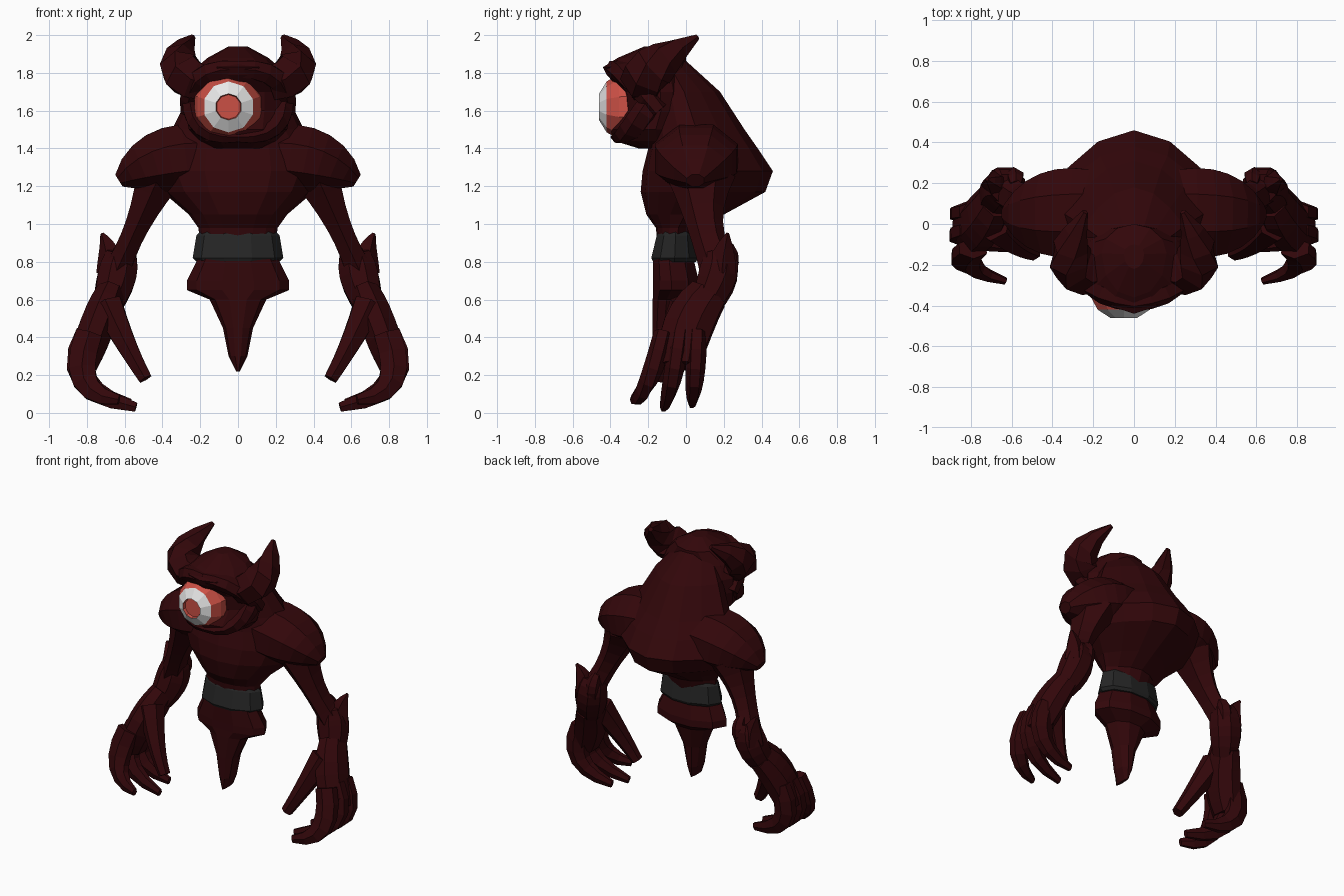
import bpy, bmesh, math
from mathutils import Vector

default_cube = bpy.data.objects.get("Cube")
if default_cube:
    bpy.data.objects.remove(default_cube)


def make_material(name, red, green, blue):
    mat = bpy.data.materials.new(name)
    mat.use_nodes = True
    colour = (red, green, blue, 1)
    mat.diffuse_color = colour
    mat.node_tree.nodes["Principled BSDF"].inputs["Base Color"].default_value = colour
    return mat


skin = make_material("dark red skin", 0.032, 0.002, 0.003)
charcoal = make_material("charcoal belt", 0.018, 0.018, 0.018)
eye_red = make_material("eye red", 0.6, 0.08, 0.06)
eye_white = make_material("eye white", 0.8, 0.8, 0.8)


def circle_angles(sides):
    return [math.tau * (i + 0.5) / sides for i in range(sides)]


def bridge_rings(name, rings, materials, painted_band=None):
    """Join rings of points into a closed, flat-shaded object."""
    bm = bmesh.new()
    loops = [[bm.verts.new(point) for point in ring] for ring in rings]
    for band, (lower, upper) in enumerate(zip(loops, loops[1:])):
        for i in range(len(lower)):
            face = bm.faces.new((lower[i - 1], lower[i], upper[i], upper[i - 1]))
            face.material_index = int(band == painted_band)
    bm.faces.new(loops[0])
    bm.faces.new(loops[-1])
    bmesh.ops.recalc_face_normals(bm, faces=bm.faces)
    mesh = bpy.data.meshes.new(name)
    bm.to_mesh(mesh)
    bm.free()
    for mat in materials:
        mesh.materials.append(mat)
    obj = bpy.data.objects.new(name, mesh)
    bpy.context.collection.objects.link(obj)
    return obj


def stack(name, levels, mat=skin, sides=12, ridge=1.0, widest=0.4):
    """Horizontal sections given as height, half width, front and back."""
    rings = []
    for height, half_width, front, back in levels:
        middle = front + (back - front) * widest
        ring = []
        for i in range(sides):
            angle = math.tau * i / sides
            s = math.sin(angle)
            depth = (back - middle) * s ** ridge if s > 0 else (middle - front) * s
            ring.append((half_width * math.cos(angle), middle + depth, height))
        rings.append(ring)
    return bridge_rings(name, rings, [mat])


def blend(start, middle, end, t):
    """Quadratic curve through three values."""
    pull = middle * 2 - (start + end) / 2
    return start * (1 - t) ** 2 + pull * 2 * t * (1 - t) + end * t ** 2


def limb(name, start, middle, end, radii, flat=1.0, sides=6, steps=6):
    """Curved tube through three points, mirrored to both sides."""
    points = [Vector(p) for p in (start, middle, end)]
    path = [blend(*points, k / steps) for k in range(steps + 1)]
    rings = []
    for k, centre in enumerate(path):
        along = path[min(k + 1, steps)] - path[max(k - 1, 0)]
        across = along.cross(Vector((0, 1, 0))).normalized()
        deep = across.cross(along.normalized()) * flat
        radius = blend(*radii, k / steps)
        rings.append([centre + (across * math.cos(a) + deep * math.sin(a)) * radius
                      for a in circle_angles(sides)])
    bridge_rings(name, rings, [skin]).modifiers.new("Mirror", 'MIRROR')


# Hunched torso with a pointed spine ridge
stack("torso", [
    (0.9, 0.2, -0.15, 0.05), (0.98, 0.21, -0.16, 0.08), (1.05, 0.26, -0.21, 0.2),
    (1.17, 0.4, -0.24, 0.42), (1.28, 0.46, -0.23, 0.46), (1.4, 0.43, -0.2, 0.38),
    (1.5, 0.35, -0.2, 0.31), (1.7, 0.25, -0.2, 0.18), (1.9, 0.1, -0.2, -0.04)],
    sides=16, ridge=2.2, widest=0.5)

# Head with a jaw below and a jutting brow above
stack("head", [
    (1.4, 0.14, -0.25, 0), (1.44, 0.2, -0.38, 0), (1.5, 0.26, -0.4, 0),
    (1.6, 0.28, -0.33, 0), (1.7, 0.28, -0.34, 0), (1.79, 0.25, -0.42, 0),
    (1.83, 0.22, -0.44, 0), (1.88, 0.16, -0.36, 0), (1.94, 0.05, -0.22, -0.1)],
    widest=0.6)
limb("brow_ridge", (-0.01, -0.38, 1.82), (0.2, -0.3, 1.77), (0.26, -0.14, 1.6),
     radii=(0.05, 0.06, 0.05))
limb("lower_eyelid", (-0.01, -0.36, 1.46), (0.18, -0.29, 1.5), (0.25, -0.17, 1.65),
     radii=(0.03, 0.05, 0.05), flat=1.4)
limb("horn", (0.17, -0.22, 1.74), (0.31, -0.17, 1.83), (0.24, 0.06, 1.99),
     radii=(0.1, 0.11, 0.015), flat=1.1)

# Single eye: red ball, white ring around a sunken red iris
eye_centre = Vector((-0.05, -0.27, 1.62))
eye_profile = [(0.19 * math.sin(a), 0.2 * math.cos(a))
               for a in map(math.radians, (150, 120, 90, 65))]
eye_profile += [(0.135, 0.15), (0.07, 0.19), (0.065, 0.17)]
bridge_rings("eye", [
    [eye_centre + Vector((radius * math.cos(a), -forward, radius * math.sin(a)))
     for a in circle_angles(10)]
    for radius, forward in eye_profile], [eye_red, eye_white], painted_band=4)

# Belt and the tapering lower body
stack("belt", [(0.8, 0.22, -0.18, 0.06), (0.82, 0.24, -0.19, 0.07),
               (0.94, 0.22, -0.16, 0.05), (0.96, 0.2, -0.15, 0.04)],
      mat=charcoal, sides=10, widest=0.5)
taper = [(0.84, 0.2), (0.7, 0.27), (0.65, 0.27), (0.6, 0.15), (0.45, 0.08),
         (0.3, 0.05), (0.22, 0.01)]
stack("lower_body", [(height, width, -0.18, width * 0.5 - 0.06)
                     for height, width in taper], sides=10)

# Shoulder plates
limb("shoulder", (0.2, 0.06, 1.36), (0.44, 0.05, 1.32), (0.63, 0.05, 1.23),
     radii=(0.18, 0.17, 0.04), flat=1.25, sides=8)

# Arms with a spike and a knob at each elbow
limb("upper_arm", (0.42, 0.08, 1.25), (0.53, 0.1, 1), (0.63, 0.17, 0.78),
     radii=(0.14, 0.075, 0.08), flat=1.3)
limb("forearm", (0.62, 0.17, 0.86), (0.64, 0.17, 0.73), (0.69, 0.1, 0.57),
     radii=(0.08, 0.11, 0.08), sides=8)
limb("palm", (0.68, 0.12, 0.63), (0.75, 0.01, 0.45), (0.82, -0.03, 0.25),
     radii=(0.08, 0.1, 0.08), flat=1.4, sides=8)
limb("elbow_spike", (0.67, 0.19, 0.74), (0.68, 0.2, 0.85), (0.72, 0.22, 0.95),
     radii=(0.08, 0.06, 0.01), sides=5)
limb("elbow_knob", (0.58, 0.19, 0.9), (0.59, 0.23, 0.8), (0.62, 0.16, 0.66),
     radii=(0.03, 0.05, 0.03))

# Three curled fingers and a straight thumb
for name, knuckle, tip in (
        ("front_finger", -0.12, (0.63, -0.28, 0.07)),
        ("middle_finger", -0.03, (0.54, -0.12, 0.03)),
        ("back_finger", 0.06, (0.57, 0.03, 0.05))):
    limb(name, (0.79, knuckle, 0.42), (0.81, (knuckle + tip[1]) / 2, 0.17), tip,
         radii=(0.08, 0.075, 0.028), flat=0.65)
limb("thumb", (0.69, 0, 0.57), (0.59, -0.09, 0.36), (0.49, -0.14, 0.18),
     radii=(0.09, 0.06, 0.04))
